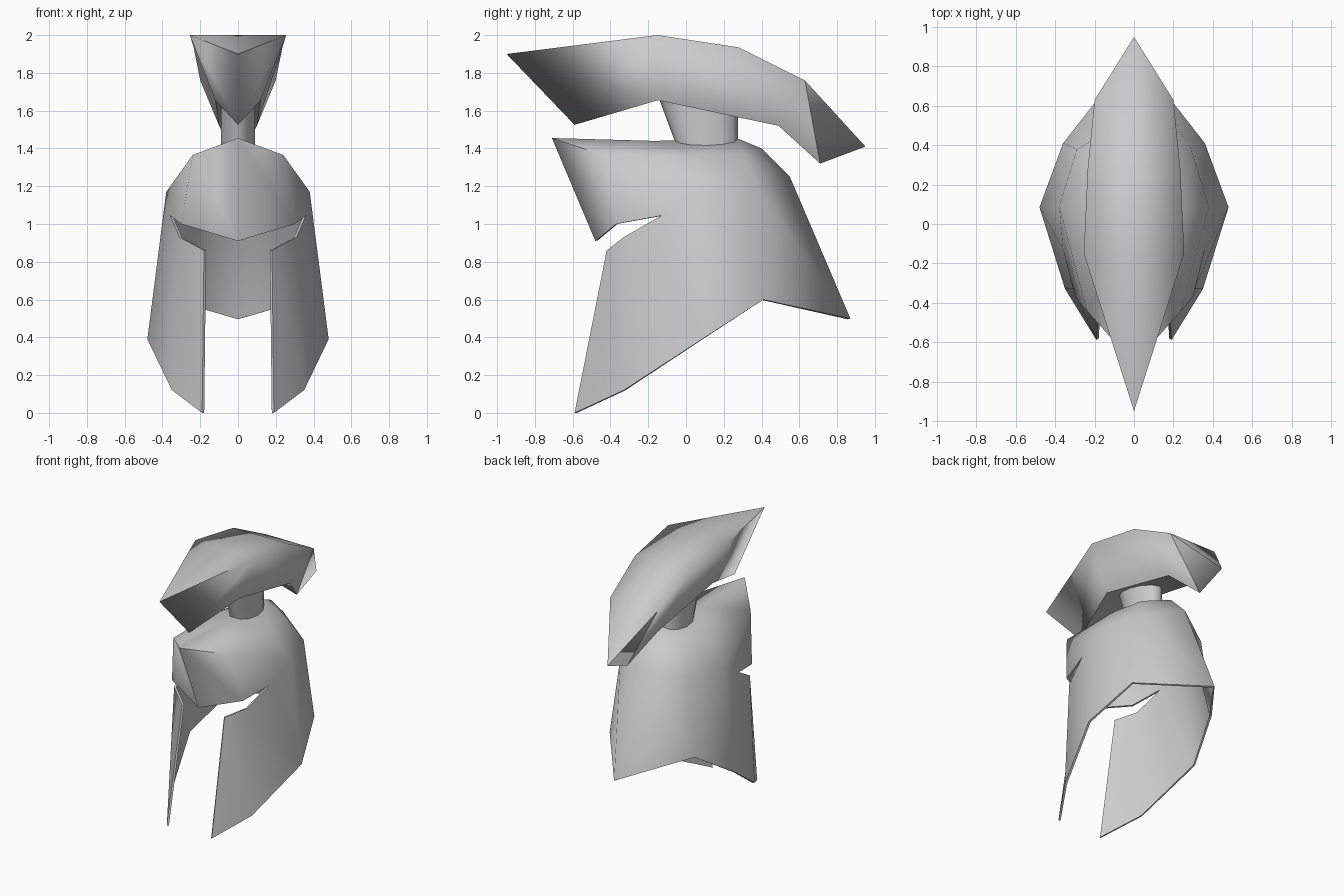
import bpy, bmesh, math
from mathutils import Vector

if "Cube" in bpy.data.objects:
    bpy.data.objects.remove(bpy.data.objects["Cube"], do_unlink=True)

steel = bpy.data.materials.new("light grey")
steel.diffuse_color = (0.6, 0.6, 0.6, 1)
steel.use_nodes = True
steel.node_tree.nodes["Principled BSDF"].inputs["Base Color"].default_value = (0.6, 0.6, 0.6, 1)


def finish(name, bm):
    """Turn a bmesh into a named, smooth shaded object."""
    for f in bm.faces:
        f.smooth = True
    mesh = bpy.data.meshes.new(name)
    bm.to_mesh(mesh)
    bm.free()
    mesh.materials.append(steel)
    obj = bpy.data.objects.new(name, mesh)
    bpy.context.collection.objects.link(obj)
    return obj


def mirrored(points, faces, sharp):
    """Build one half and its mirror image, joined on the centre plane."""
    bm = bmesh.new()
    for side in (1, -1):
        v = {k: bm.verts.new((side * x, y, z)) for k, (x, y, z) in points.items()}
        for f in faces:
            keys = f.split()
            bm.faces.new([v[k] for k in (keys if side > 0 else keys[::-1])])
        for pair in sharp:
            a, b = pair.split()
            edge = bm.edges.get((v[a], v[b]))
            if edge:
                edge.smooth = False
    bmesh.ops.remove_doubles(bm, verts=bm.verts[:], dist=0.001)
    bmesh.ops.recalc_face_normals(bm, faces=bm.faces[:])
    return bm


# Helmet shell: forehead, brow, cheek guards, dome and neck guard
shell = {
    "peak": (0, -0.71, 1.455), "brow": (0, -0.48, 0.91),
    "temple": (0.24, -0.44, 1.365), "brow_side": (0.30, -0.37, 1.0),
    "notch": (0.36, -0.13, 1.045),
    "eye": (0.31, -0.33, 0.93), "cheek": (0.18, -0.42, 0.86),
    "cheek_tip": (0.19, -0.59, 0), "jaw": (0.35, -0.33, 0.12),
    "side_low": (0.48, 0.085, 0.39), "side": (0.38, 0.09, 1.17),
    "side_top": (0.24, 0.06, 1.365),
    "rear_low": (0.36, 0.41, 0.60), "rear": (0.29, 0.38, 1.18),
    "rear_top": (0.18, 0.30, 1.37),
    "nape_low": (0, 0.87, 0.50), "nape": (0, 0.55, 1.25),
    "nape_top": (0, 0.40, 1.40),
    "crown": (0, 0.28, 1.45), "crown_front": (0, -0.17, 1.44),
}
shell_faces = [
    "peak brow brow_side temple",
    "temple brow_side notch side", "temple side side_top",
    "cheek cheek_tip jaw eye", "eye jaw side_low notch", "notch side_low side",
    "side side_low rear_low rear", "rear rear_low nape_low nape",
    "side_top side rear rear_top", "rear_top rear nape nape_top",
    "peak temple crown_front", "temple side_top crown_front",
    "crown_front side_top crown", "side_top rear_top crown",
    "rear_top nape_top crown",
]
bm = mirrored(shell, shell_faces, ["peak temple"])

# Give the shell its thickness, with a sharp rim
bm.normal_update()
outer = bm.faces[:]
inward = {tuple(v.co): v.normal.copy() for v in bm.verts}
new = bmesh.ops.extrude_face_region(bm, geom=outer, use_keep_orig=True)["geom"]
inner = [g for g in new if isinstance(g, bmesh.types.BMFace)]
skins = set(outer) | set(inner)
for v in [g for g in new if isinstance(g, bmesh.types.BMVert)]:
    v.co -= inward[tuple(v.co)] * 0.015
bmesh.ops.recalc_face_normals(bm, faces=bm.faces[:])
for f in bm.faces:
    if f not in skins:
        for e in f.edges:
            e.smooth = False
finish("helmet_shell", bm)

# Crest: wide flat top, narrow underside, pointed at both ends
crest = {
    "tip": (0, -0.95, 1.9), "chin": (0, -0.59, 1.525),
    "top1": (0.255, -0.15, 2.0), "top2": (0.235, 0.28, 1.935), "top3": (0.20, 0.63, 1.76),
    "mid1": (0, -0.15, 2.0), "mid2": (0, 0.28, 1.935), "mid3": (0, 0.63, 1.76),
    "low1": (0.12, -0.15, 1.655), "low2": (0.10, 0.49, 1.52),
    "keel1": (0, -0.15, 1.655), "keel2": (0, 0.49, 1.52),
    "tail": (0, 0.95, 1.41), "heel": (0, 0.71, 1.32),
}
crest_faces = [
    "tip chin top1", "chin low1 top1", "top1 low1 low2 top2",
    "top2 low2 top3", "top3 low2 heel", "top3 heel tail",
    "tip top1 mid1", "mid1 top1 top2 mid2", "mid2 top2 top3 mid3", "mid3 top3 tail",
    "chin keel1 low1", "keel1 keel2 low2 low1", "keel2 heel low2",
]
crest_sharp = ["tip top1", "top3 heel", "top3 tail", "chin low1", "low1 low2", "low2 heel"]
finish("crest", mirrored(crest, crest_faces, crest_sharp))

# Post joining the crest to the dome, raked forward at the top
bm = bmesh.new()
bmesh.ops.create_cone(bm, cap_ends=True, segments=12, radius1=1, radius2=1, depth=1)
for v in bm.verts:
    up = v.co.z > 0
    v.co = Vector((v.co.x * 0.09,
                   (0.065 if up else 0.115) + v.co.y * (0.21 if up else 0.16),
                   1.67 if up else 1.40))
for e in bm.edges:
    e.smooth = all(len(f.verts) == 4 for f in e.link_faces)
finish("crest_post", bm)
